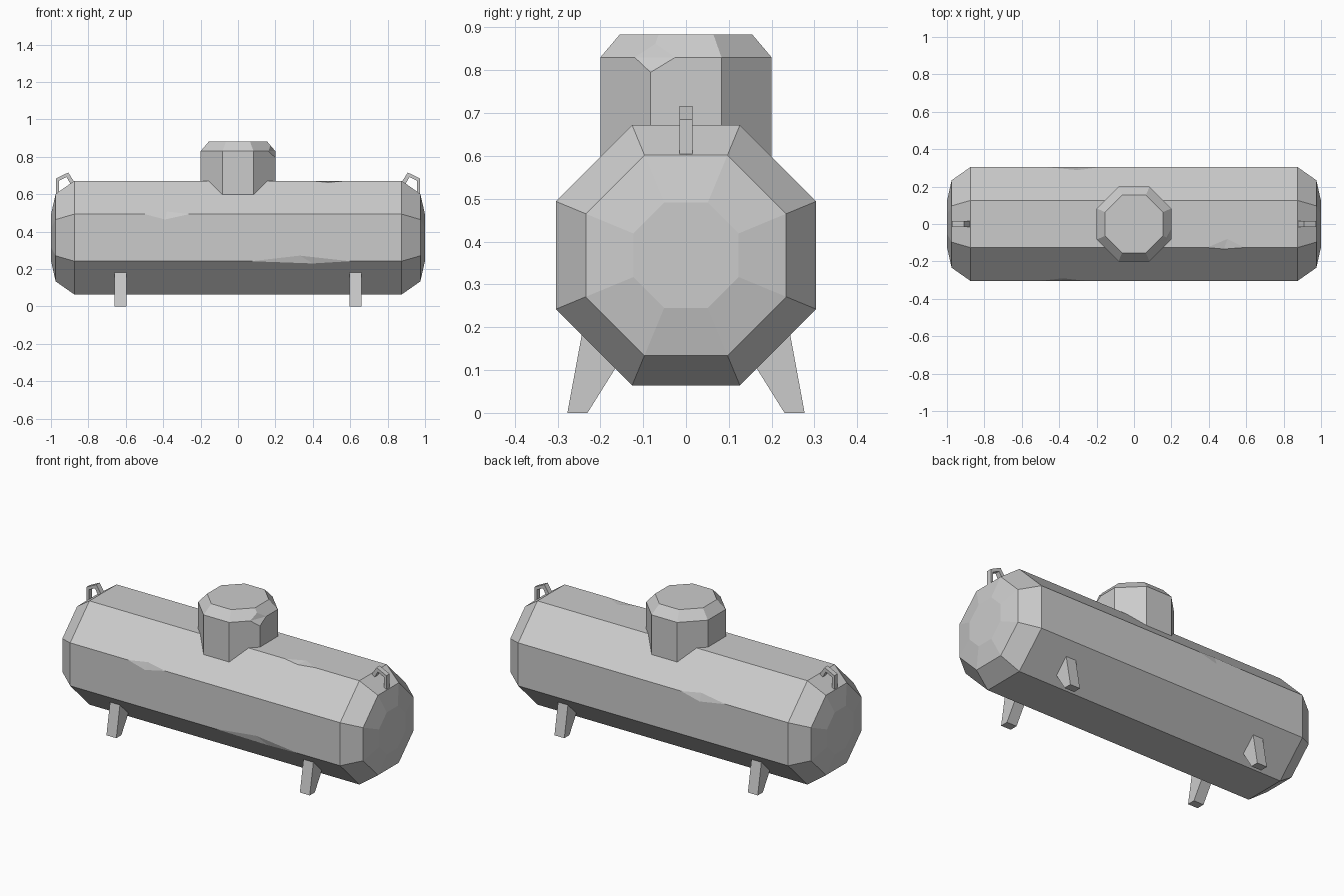
import bpy, bmesh
from math import pi, sin, cos
from mathutils import Vector

if "Cube" in bpy.data.objects:
    bpy.data.objects.remove(bpy.data.objects["Cube"])


def make_object(name, bm):
    bmesh.ops.recalc_face_normals(bm, faces=bm.faces[:])
    mesh = bpy.data.meshes.new(name)
    bm.to_mesh(mesh)
    bm.free()
    obj = bpy.data.objects.new(name, mesh)
    bpy.context.collection.objects.link(obj)
    return obj


def octagon_loft(name, stations, place):
    """Octagonal rings of (position, apothem), joined and capped."""
    bm = bmesh.new()
    rings = []
    for pos, apothem in stations:
        r = apothem / cos(pi / 8)
        angles = [pi / 8 + i * pi / 4 for i in range(8)]
        rings.append([bm.verts.new(place(pos, r * cos(a), r * sin(a))) for a in angles])
    for lo, hi in zip(rings, rings[1:]):
        for i in range(8):
            j = (i + 1) % 8
            bm.faces.new((lo[i], lo[j], hi[j], hi[i]))
    bm.faces.new(rings[0])
    bm.faces.new(rings[-1])
    return make_object(name, bm)


def prism(name, base, shift):
    """Extrude a flat polygon along a vector."""
    bm = bmesh.new()
    face = bm.faces.new([bm.verts.new(p) for p in base])
    ext = bmesh.ops.extrude_face_region(bm, geom=[face])
    moved = [g for g in ext["geom"] if isinstance(g, bmesh.types.BMVert)]
    bmesh.ops.translate(bm, verts=moved, vec=shift)
    return make_object(name, bm)


def dent(target, points, outward):
    """Chip an edge: cut away the hull of four surface points swept outward."""
    bm = bmesh.new()
    for p in points:
        bm.verts.new(p)
        bm.verts.new(Vector(p) + Vector(outward) * 0.1)
    hull = bmesh.ops.convex_hull(bm, input=bm.verts[:])
    loose = [v for v in bm.verts if not v.link_faces]
    bmesh.ops.delete(bm, geom=loose, context='VERTS')
    cutter = make_object("dent_cutter", bm)
    cutter.hide_render = True
    mod = target.modifiers.new("dent", 'BOOLEAN')
    mod.operation = 'DIFFERENCE'
    mod.solver = 'EXACT'
    mod.object = cutter
    bpy.context.view_layer.objects.active = target
    bpy.ops.object.modifier_apply(modifier=mod.name)
    bpy.data.objects.remove(cutter)


# Tank body with stepped end caps
ZC = 0.368
half = [(0.875, 0.304), (0.975, 0.234), (1.0, 0.123)]
stations = [(-x, a) for x, a in reversed(half)] + half
tank = octagon_loft("tank_body", stations, lambda p, u, v: (p, u, ZC + v))

# Dents along the tank edges
dent(tank, [(-0.50, -0.304, 0.494), (-0.26, -0.304, 0.494),
            (-0.39, -0.304, 0.465), (-0.38, -0.290, 0.508)], (0, -1, 0.4))
dent(tank, [(0.07, -0.304, 0.242), (0.60, -0.304, 0.242),
            (0.33, -0.304, 0.272), (0.40, -0.292, 0.230)], (0, -1, -0.4))
dent(tank, [(0.39, -0.126, 0.672), (0.59, -0.126, 0.672),
            (0.50, -0.080, 0.672), (0.48, -0.134, 0.664)], (0, -0.4, 1))
dent(tank, [(-0.47, 0.304, 0.494), (-0.18, 0.304, 0.494),
            (-0.30, 0.304, 0.465), (-0.30, 0.288, 0.510)], (0, 1, 0.4))

# Valve dome with chamfered lid and a chipped corner
dome = octagon_loft("valve_dome", [(0.58, 0.2), (0.83, 0.2), (0.883, 0.155)],
                    lambda p, u, v: (u, v, p))
dent(dome, [(0.2, -0.083, 0.795), (0.173, -0.072, 0.862),
            (0.163, -0.120, 0.83), (0.2, -0.025, 0.83)], (1, -0.41, 0.5))

# Four splayed legs
leg = [(0.23, 0), (0.277, 0), (0.241, 0.195), (0.155, 0.12)]
for sx in (-1, 1):
    for sy in (-1, 1):
        prism("leg", [(sx * 0.627 - 0.032, sy * y, z) for y, z in leg], (0.064, 0, 0))

# Lifting lugs: open loops on the end slopes
lug = [(0.972, 0.602), (0.972, 0.685), (0.908, 0.716), (0.876, 0.667),
       (0.895, 0.654), (0.917, 0.692), (0.957, 0.672), (0.957, 0.612)]
for sx in (-1, 1):
    prism("lifting_lug", [(sx * x, -0.015, z) for x, z in lug], (0, 0.03, 0))
